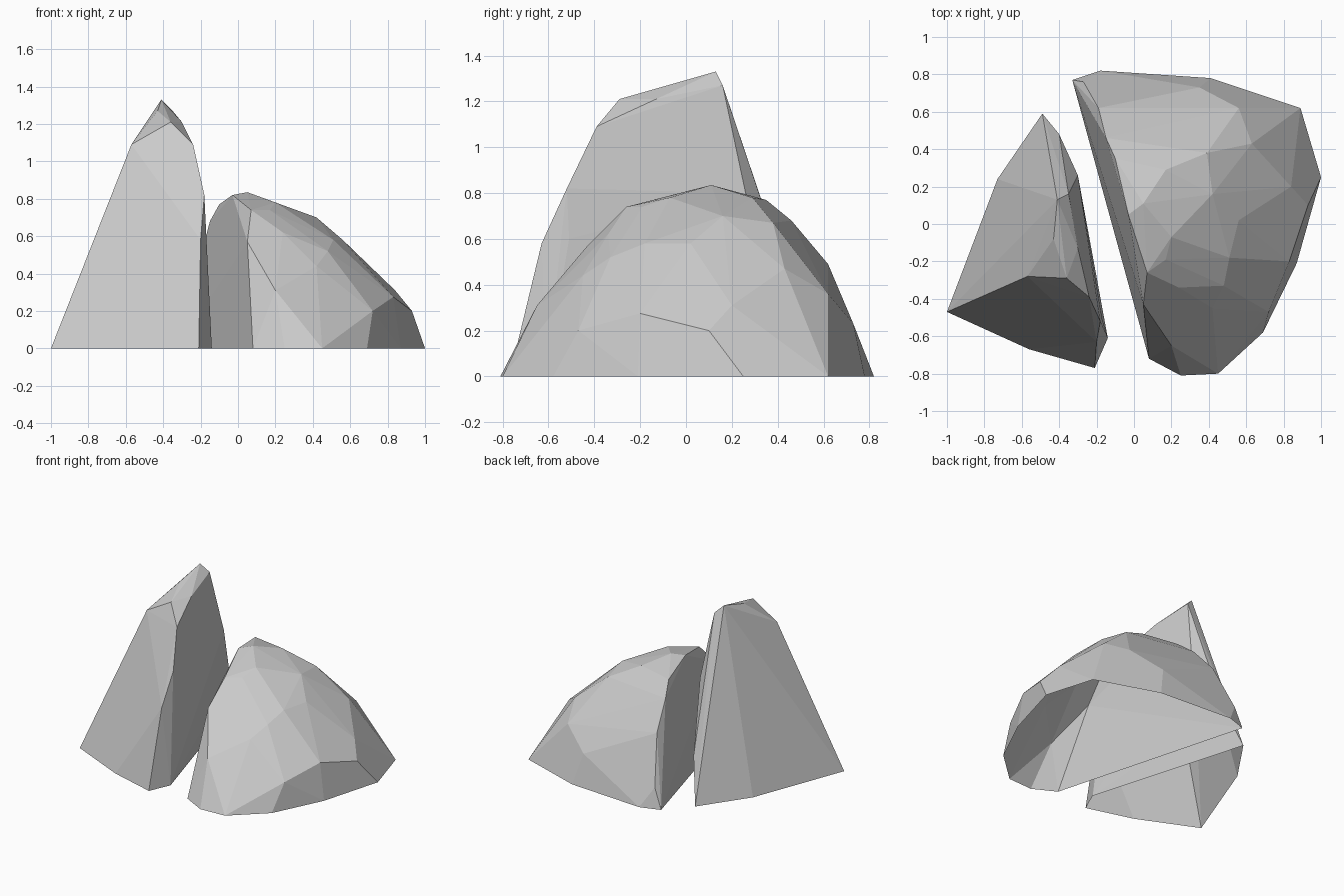
import bpy, bmesh

stone = bpy.data.materials.new("stone_grey")
stone.diffuse_color = (0.6, 0.6, 0.6, 1)


def rock(name, corners):
    """Faceted boulder: hull around its corners, open underneath."""
    bm = bmesh.new()
    for c in corners:
        bm.verts.new(c)
    out = bmesh.ops.convex_hull(bm, input=bm.verts[:])
    junk = set(out["geom_interior"]) | set(out["geom_unused"])
    bmesh.ops.delete(bm, geom=[g for g in junk if isinstance(g, bmesh.types.BMVert)], context="VERTS")
    bmesh.ops.recalc_face_normals(bm, faces=bm.faces[:])
    floor = [f for f in bm.faces if all(v.co.z < 0.001 for v in f.verts)]
    bmesh.ops.delete(bm, geom=floor, context="FACES")
    bmesh.ops.dissolve_limit(bm, angle_limit=0.03, verts=bm.verts[:], edges=bm.edges[:])
    mesh = bpy.data.meshes.new(name)
    bm.to_mesh(mesh)
    bm.free()
    mesh.materials.append(stone)
    bpy.context.collection.objects.link(bpy.data.objects.new(name, mesh))


# Low broad boulder: ground outline, middle ring, crown
rock("broad_boulder", [
    (.08, -.72, 0), (.25, -.81, 0), (.45, -.80, 0), (.69, -.58, 0), (.87, -.21, 0),
    (1, .25, 0), (.89, .62, 0), (.41, .78, 0), (-.18, .82, 0), (-.33, .77, 0),
    (.72, -.47, .20), (.83, -.20, .275), (.93, .10, .20), (.84, .20, .31),
    (.56, .62, .36), (.35, .73, .23), (.63, .43, .47), (-.27, .76, .15),
    (-.19, .62, .49), (-.15, .46, .68), (.20, -.65, .31), (.52, -.50, .31),
    (.05, -.43, .57), (.07, -.26, .74), (.24, -.34, .62), (.42, -.45, .44),
    (.48, -.33, .52), (.51, -.18, .58), (.56, .02, .58), (.42, .16, .70),
    (.39, .38, .67), (.17, .29, .78), (-.10, .35, .77), (-.03, .05, .82),
    (.05, .11, .835), (.20, -.07, .78), (.17, -.19, .74), (.41, -.20, .62),
])

# Tall pointed boulder: ground outline, shoulders, ridge and peak
rock("tall_boulder", [
    (-1, -.47, 0), (-.56, -.67, 0), (-.21, -.77, 0), (-.14, -.61, 0),
    (-.49, .59, 0), (-.73, .24, 0),
    (-.20, -.63, .58), (-.17, -.51, .60), (-.18, -.52, .82), (-.24, -.39, 1.09),
    (-.71, -.35, .70), (-.57, -.28, 1.09), (-.36, -.29, 1.21), (-.43, -.08, 1.27),
    (-.30, -.13, 1.21), (-.32, .06, 1.18), (-.42, .06, 1.30), (-.41, .13, 1.33),
    (-.35, .16, 1.27), (-.30, .26, .80), (-.40, .48, .32), (-.60, .24, .41),
    (-.50, .03, 1.12), (-.43, .22, .95),
])
